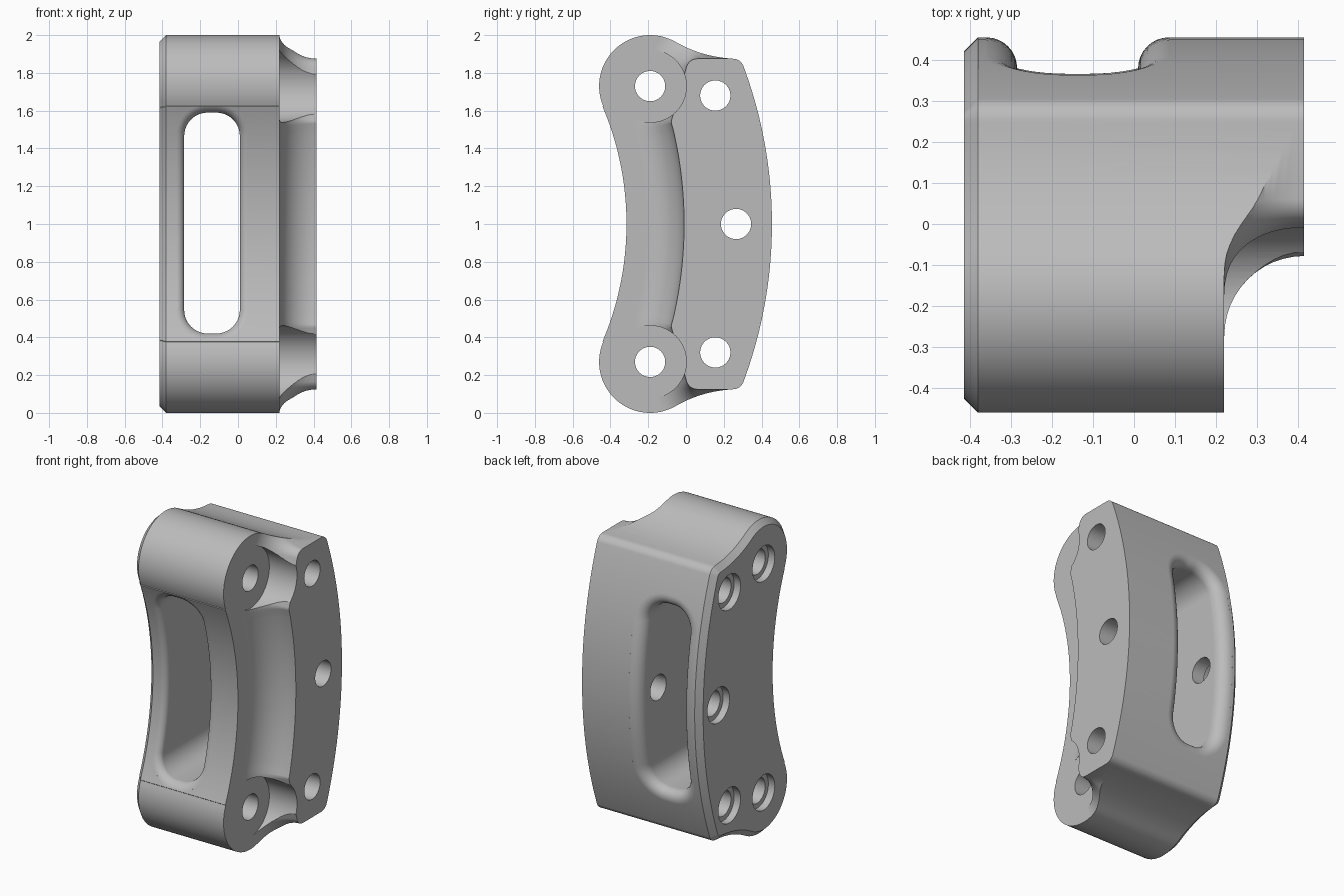
import bpy, bmesh, math
from mathutils import Vector

if "Cube" in bpy.data.objects:
    bpy.data.objects.remove(bpy.data.objects["Cube"], do_unlink=True)

grey = bpy.data.materials.new("satin_grey")
grey.use_nodes = True
grey.diffuse_color = (0.5, 0.5, 0.5, 1)
grey.node_tree.nodes["Principled BSDF"].inputs["Base Color"].default_value = (0.5, 0.5, 0.5, 1)


def arc(cy, cz, r, start, end, n):
    """Points on an arc, angles in degrees."""
    angles = [math.radians(start + (end - start) * i / n) for i in range(n + 1)]
    return [(cy + r * math.cos(a), cz + r * math.sin(a)) for a in angles]


def tidy(points):
    """Drop points that nearly coincide with the previous one."""
    out = [points[0]]
    for p in points[1:]:
        if math.dist(p, out[-1]) > 0.004:
            out.append(p)
    return out


def mirrored(half):
    """Close an upper half profile by mirroring it about z = 1."""
    half = tidy(half)
    return half + [(y, 2 - z) for y, z in reversed(half[1:-1])]


def offset(points, d):
    """Grow a counter-clockwise profile outward by d."""
    out = []
    for i, p in enumerate(points):
        p = Vector(p)
        e1 = (p - Vector(points[i - 1])).normalized()
        e2 = (Vector(points[(i + 1) % len(points)]) - p).normalized()
        n1, n2 = Vector((e1.y, -e1.x)), Vector((e2.y, -e2.x))
        out.append(tuple(p + (n1 + n2) * d / (1 + n1.dot(n2))))
    return out


def loft(name, rings):
    """Solid through a list of rings with equal point counts."""
    bm = bmesh.new()
    rows = [[bm.verts.new(p) for p in ring] for ring in rings]
    n = len(rows[0])
    for a, b in zip(rows, rows[1:]):
        for i in range(n):
            j = (i + 1) % n
            bm.faces.new((a[i], a[j], b[j], b[i]))
    bm.faces.new(rows[0])
    bm.faces.new(rows[-1])
    bmesh.ops.recalc_face_normals(bm, faces=bm.faces)
    mesh = bpy.data.meshes.new(name)
    bm.to_mesh(mesh)
    bm.free()
    mesh.materials.append(grey)
    ob = bpy.data.objects.new(name, mesh)
    bpy.context.collection.objects.link(ob)
    return ob


def along_x(x, profile):
    return [(x, y, z) for y, z in profile]


def cut(target, cutter):
    """Subtract the cutter and discard it."""
    mod = target.modifiers.new("cut", "BOOLEAN")
    mod.operation, mod.solver, mod.object = "DIFFERENCE", "EXACT", cutter
    bpy.context.view_layer.objects.active = target
    bpy.ops.object.modifier_apply(modifier=mod.name)
    bpy.data.objects.remove(cutter, do_unlink=True)


def cylinder(y, z, r, x0, x1):
    ring = arc(y, z, r, 0, 360, 64)[:-1]
    return loft("bore_cutter", [along_x(x0, ring), along_x(x1, ring)])


LEFT, FLOOR, RIGHT = -0.415, 0.22, 0.415
LOBE = (-0.19, 1.73)

# Main body: side outline with two lobes, chamfered on one end
outline = mirrored(
    arc(-1.935, 1, 2.39, 0, 20.5, 24)
    + arc(0.248, 1.815, 0.06, 20.5, 90, 8)
    + arc(0.277, 2.539, 0.664, -92.5, -120, 12)
    + arc(*LOBE, 0.27, 60, 203, 32)
    + arc(-1.905, 1, 1.59, 23, 0, 20))
body = loft("caliper_body", [
    along_x(LEFT, offset(outline, -0.035)),
    along_x(LEFT + 0.035, outline),
    along_x(RIGHT, outline)])

# Raised mounting pad with a cove around its foot
pad = mirrored(
    [(0.8, 1), (0.8, 1.875)]
    + arc(0.06, 1.815, 0.06, 90, 163, 8)
    + arc(-0.043, 1.54, 0.035, 163, 194, 3)
    + arc(-2.2, 1, 2.19, 14, 0, 20))
r = RIGHT - FLOOR
layers = [along_x(FLOOR - 0.07, offset(pad, r))]
for i in range(13):
    a = math.radians(90 * i / 12)
    layers.append(along_x(RIGHT - r * math.cos(a), offset(pad, r * (1 - math.sin(a)))))
layers.append(along_x(0.7, pad))
square = [(-0.7, -0.3), (0.75, -0.3), (0.75, 2.3), (-0.7, 2.3)]
step_cutter = loft("step_cutter", [along_x(FLOOR, square), along_x(0.6, square)])
cut(step_cutter, loft("pad_core", layers))
cut(body, step_cutter)

# Spot faces around the lobe holes
for z in (LOBE[1], 2 - LOBE[1]):
    cut(body, cylinder(LOBE[0], z, 0.192, FLOOR, 0.6))


# Window through the body with rounded mouths front and back
def front_y(z):
    return -1.905 + math.sqrt(1.59 ** 2 - (z - 1) ** 2)


def back_y(z):
    return -1.935 + math.sqrt(2.39 ** 2 - (z - 1) ** 2)


x0, x1, z0, z1, cr = -0.285, 0.01, 0.42, 1.59, 0.125
window = tidy(
    arc(x1 - cr, z0 + cr, cr, -90, 0, 10)
    + [(x1, z0 + cr + (z1 - z0 - 2 * cr) * i / 16) for i in range(1, 16)]
    + arc(x1 - cr, z1 - cr, cr, 0, 90, 10)
    + arc(x0 + cr, z1 - cr, cr, 90, 180, 10)
    + [(x0, z1 - cr - (z1 - z0 - 2 * cr) * i / 16) for i in range(1, 16)]
    + arc(x0 + cr, z0 + cr, cr, 180, 270, 10))


def mouth(surface, side, radius):
    """Rings from the straight wall out past the surface."""
    rings = []
    for i in range(9):
        a = math.radians(90 * i / 8)
        ring = offset(window, radius * (1 - math.cos(a)))
        depth = radius * (1 - math.sin(a))
        rings.append([(x, surface(z) - side * depth, z) for x, z in ring])
    rings.append([(x, side * 0.8, z) for x, z in offset(window, radius)])
    return rings


cut(body, loft("window_cutter",
               mouth(front_y, -1, 0.04)[::-1] + mouth(back_y, 1, 0.075)))

# Bolt holes, counterbored on the chamfered end
for y, z in (LOBE, (LOBE[0], 2 - LOBE[1]), (0.155, 1.68), (0.155, 0.32), (0.265, 1)):
    cut(body, cylinder(y, z, 0.08, -0.6, 0.6))
    cut(body, cylinder(y, z, 0.112, -0.6, LEFT + 0.045))

# Smooth shading with crisp edges
for ob in bpy.context.selected_objects:
    ob.select_set(False)
body.select_set(True)
bpy.context.view_layer.objects.active = body
bpy.ops.object.shade_smooth_by_angle(angle=math.radians(30))
weighted = body.modifiers.new("weighted_normals", "WEIGHTED_NORMAL")
weighted.keep_sharp = True
